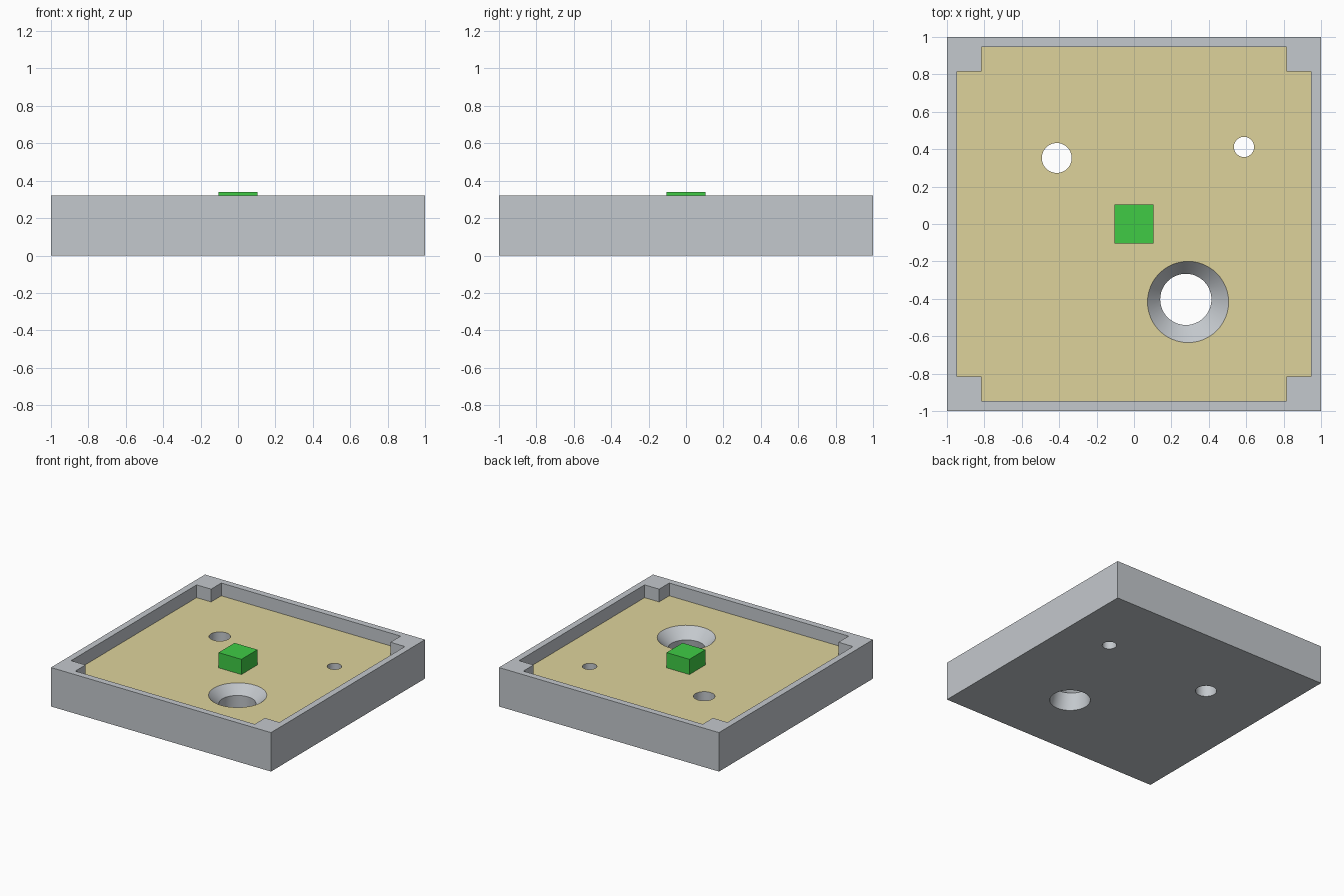
import bpy, bmesh, math

if "Cube" in bpy.data.objects:
    bpy.data.objects.remove(bpy.data.objects["Cube"])

TOP, FLOOR = 0.32, 0.215


def material(name, color):
    m = bpy.data.materials.new(name)
    m.diffuse_color = color
    m.use_nodes = True
    m.node_tree.nodes["Principled BSDF"].inputs["Base Color"].default_value = m.diffuse_color
    return m


def loft(name, rings):
    """Closed solid through a stack of equal-length point rings."""
    bm = bmesh.new()
    loops = [[bm.verts.new(p) for p in ring] for ring in rings]
    n = len(loops[0])
    for lo, hi in zip(loops, loops[1:]):
        for i in range(n):
            j = (i + 1) % n
            bm.faces.new((lo[i], lo[j], hi[j], hi[i]))
    bm.faces.new(loops[0][::-1])
    bm.faces.new(loops[-1])
    bmesh.ops.recalc_face_normals(bm, faces=bm.faces)
    me = bpy.data.meshes.new(name)
    bm.to_mesh(me)
    bm.free()
    ob = bpy.data.objects.new(name, me)
    bpy.context.collection.objects.link(ob)
    return ob


def prism(name, outline, z0, z1):
    return loft(name, [[(x, y, z) for x, y in outline] for z in (z0, z1)])


def circle(x, y, r, z, n=48):
    return [(x + r * math.cos(2 * math.pi * i / n),
             y + r * math.sin(2 * math.pi * i / n), z) for i in range(n)]


def square(h):
    return [(-h, -h), (h, -h), (h, h), (-h, h)]


def cut(target, cutter):
    cutter.hide_render = True
    mod = target.modifiers.new("cut", 'BOOLEAN')
    mod.operation, mod.solver, mod.object = 'DIFFERENCE', 'EXACT', cutter
    bpy.context.view_layer.objects.active = target
    bpy.ops.object.modifier_apply(modifier=mod.name)
    bpy.data.objects.remove(cutter)


# Housing block
housing = prism("housing", square(1.0), 0, TOP)

# Pocket with square posts left in the four corners
W, P = 0.947, 0.815
quarter = [(W, -P), (W, P), (P, P)]
outline = []
for k in range(4):
    c, s = [(1, 0), (0, 1), (-1, 0), (0, -1)][k]
    outline += [(c * x - s * y, s * x + c * y) for x, y in quarter]
cut(housing, prism("pocket_cutter", outline, FLOOR, TOP + 0.1))

# Two plain through holes
for x, y, r in [(-0.413, 0.353, 0.08), (0.588, 0.412, 0.054)]:
    cut(housing, loft("hole_cutter", [circle(x, y, r, -0.1), circle(x, y, r, 0.27)]))

# Large countersunk hole with a slightly offset throat
cut(housing, loft("countersink_cutter", [
    circle(0.283, -0.412, 0.153, -0.1),
    circle(0.283, -0.412, 0.153, 0.0),
    circle(0.277, -0.403, 0.137, 0.14),
    circle(0.289, -0.417, 0.217, FLOOR),
    circle(0.289, -0.417, 0.217, 0.27)]))

# Yellow pocket floor
me = housing.data
me.materials.clear()
me.materials.append(material("grey", (0.55, 0.58, 0.61, 1)))
me.materials.append(material("yellow", (0.73, 0.65, 0.33, 1)))
for f in me.polygons:
    is_floor = f.normal.z > 0.99 and abs(f.center.z - FLOOR) < 0.005
    f.material_index = 1 if is_floor else 0

bpy.ops.object.select_all(action='DESELECT')
housing.select_set(True)
bpy.context.view_layer.objects.active = housing
bpy.ops.object.shade_smooth_by_angle(angle=math.radians(25))

# Green block standing on the floor
block = prism("centre_block", square(0.104), FLOOR, 0.34)
block.data.materials.append(material("green", (0.05, 0.6, 0.06, 1)))
